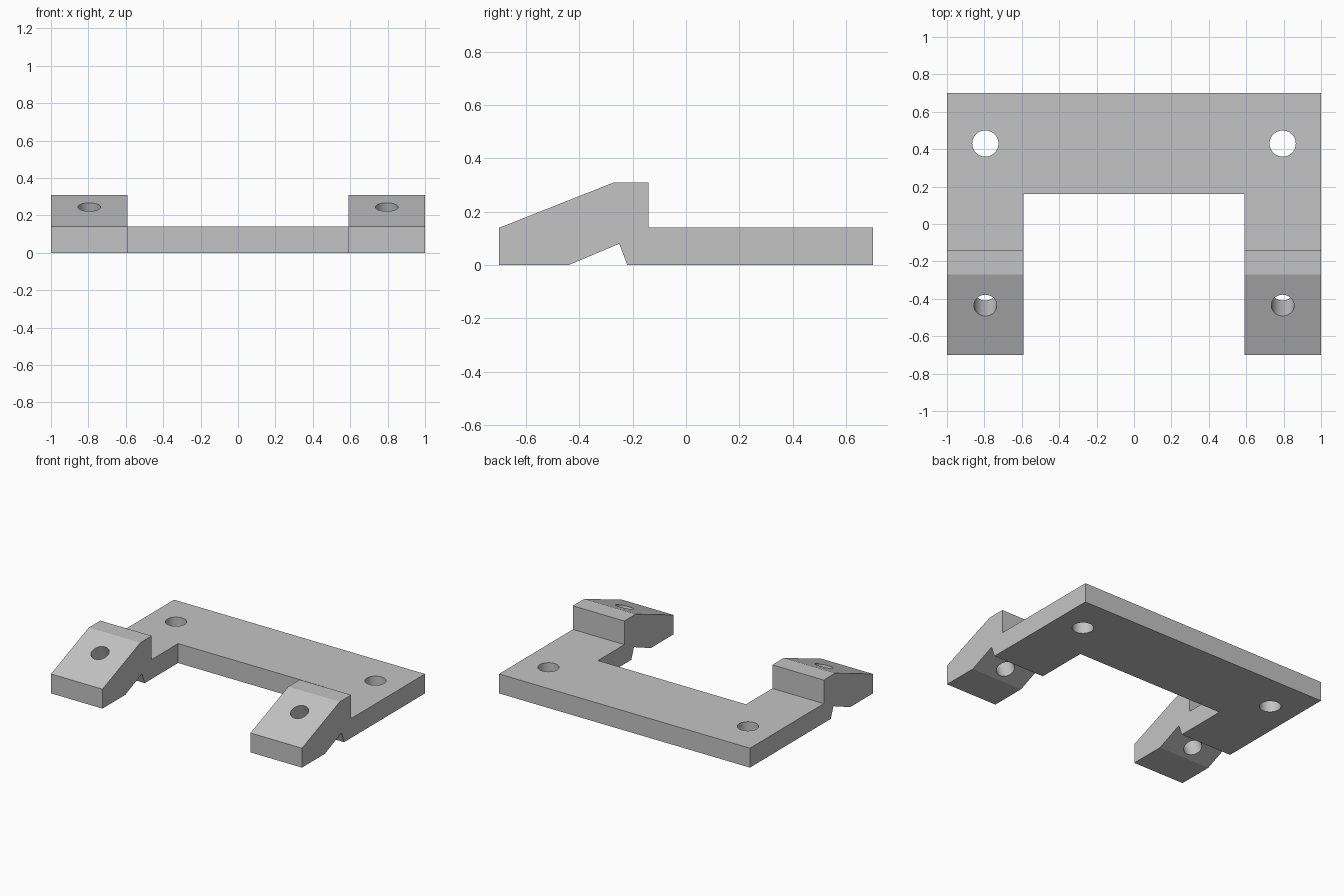
import bpy
import bmesh
import math
from mathutils import Vector

cube = bpy.data.objects.get("Cube")
if cube:
    bpy.data.objects.remove(cube, do_unlink=True)

grey = bpy.data.materials.new("light_grey")
grey.use_nodes = True
COLOR = (0.55, 0.55, 0.55, 1)
grey.diffuse_color = COLOR
grey.node_tree.nodes["Principled BSDF"].inputs["Base Color"].default_value = COLOR


def extrude_profile(name, points, half_width):
    """Solid with a (y, z) outline, extruded along x about the centre."""
    bm = bmesh.new()
    face = bm.faces.new([bm.verts.new((-half_width, y, z)) for y, z in points])
    side = bmesh.ops.extrude_face_region(bm, geom=[face])["geom"]
    moved = [v for v in side if isinstance(v, bmesh.types.BMVert)]
    bmesh.ops.translate(bm, verts=moved, vec=(2 * half_width, 0, 0))
    bmesh.ops.recalc_face_normals(bm, faces=bm.faces)
    mesh = bpy.data.meshes.new(name)
    bm.to_mesh(mesh)
    bm.free()
    mesh.materials.append(grey)
    obj = bpy.data.objects.new(name, mesh)
    bpy.context.collection.objects.link(obj)
    return obj


def drill(name, location, radius, tilt=0):
    bpy.ops.mesh.primitive_cylinder_add(
        vertices=48, radius=radius, depth=1, location=location, rotation=(tilt, 0, 0))
    obj = bpy.context.object
    obj.name = name
    obj.data.materials.append(grey)
    return obj


# Bracket: flat plate, raised ramps in front, angled groove underneath
bracket = extrude_profile("mounting_bracket", [
    (-0.7, 0), (-0.44, 0), (-0.25, 0.08), (-0.22, 0), (0.7, 0),
    (0.7, 0.14), (-0.14, 0.14), (-0.14, 0.31), (-0.27, 0.31), (-0.7, 0.14)], 1)

# Opening between the two arms
cutters = [extrude_profile("opening_cutter", [(-1, -1), (0.16, -1), (0.16, 1), (-1, 1)], 0.59)]

# Upright plate holes and holes square to the ramps
ramp_angle = math.atan2(0.17, 0.43)
for side in (-1, 1):
    cutters.append(drill("plate_hole_cutter", (side * 0.795, 0.43, 0), 0.07))
    cutters.append(drill("ramp_hole_cutter", (side * 0.795, -0.435, 0.245), 0.061, ramp_angle))

for cutter in cutters:
    cutter.hide_render = True
    cut = bracket.modifiers.new(cutter.name, "BOOLEAN")
    cut.operation = "DIFFERENCE"
    cut.solver = "EXACT"
    cut.object = cutter

bpy.ops.object.select_all(action="DESELECT")
bracket.select_set(True)
bpy.context.view_layer.objects.active = bracket
for cutter in cutters:
    bpy.ops.object.modifier_apply(modifier=cutter.name)
for cutter in cutters:
    bpy.data.objects.remove(cutter, do_unlink=True)

# Round hole walls, crisp edges elsewhere
bpy.ops.object.shade_smooth_by_angle(angle=math.radians(15))
